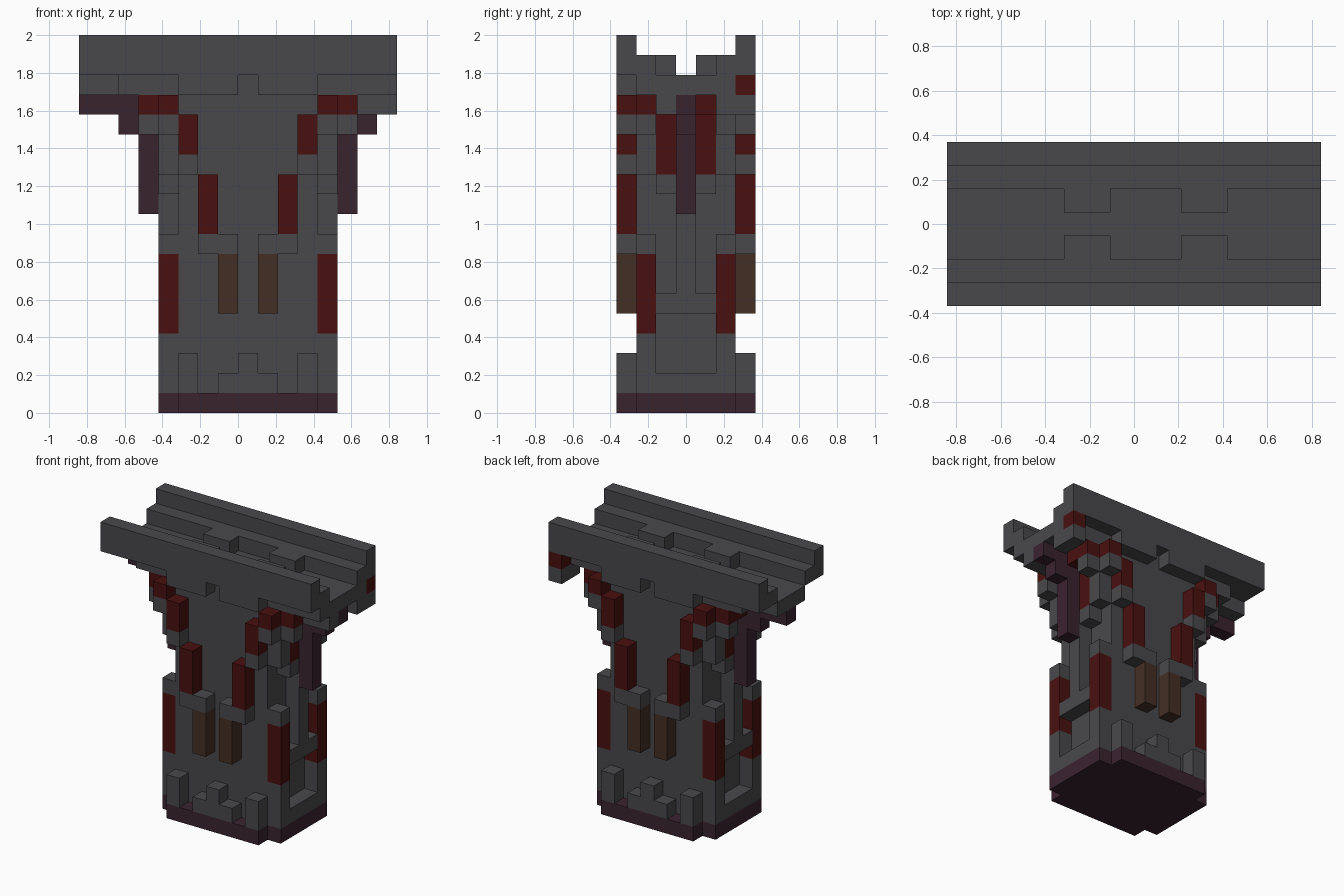
import bpy
import bmesh
from mathutils import Vector

U = 2 / 19          # one block
ORIGIN = Vector((-8 * U, -3.5 * U, 0))

if "Cube" in bpy.data.objects:
    bpy.data.objects.remove(bpy.data.objects["Cube"], do_unlink=True)


def material(name, rgb):
    mat = bpy.data.materials.new(name)
    mat.use_nodes = True
    mat.diffuse_color = (*rgb, 1)
    mat.node_tree.nodes["Principled BSDF"].inputs["Base Color"].default_value = (*rgb, 1)
    return mat


STONE = material("dark_grey_stone", (0.066, 0.066, 0.072))
RED = material("dark_red", (0.068, 0.005, 0.005))
PURPLE = material("dark_purple", (0.042, 0.017, 0.028))
BROWN = material("dark_brown", (0.056, 0.028, 0.018))


def mirrored(span, centre, on):
    """The span of block indices, plus its reflection when wanted."""
    other = (2 * centre - span[1], 2 * centre - span[0])
    return {span, other} if on else {span}


def blocks(name, mat, parts, mx=True, my=True):
    """Boxes given by inclusive block ranges (x, y, z), mirrored about the pillar axis."""
    bm = bmesh.new()
    for x, y, z in parts:
        x, y, z = [(s, s) if isinstance(s, int) else s for s in (x, y, z)]
        for xs in mirrored(x, 8, mx):
            for ys in mirrored(y, 3, my):
                lo = Vector((xs[0], ys[0], z[0]))
                hi = Vector((xs[1] + 1, ys[1] + 1, z[1] + 1))
                hi.x = min(hi.x, 16)
                cube = bmesh.ops.create_cube(bm, size=1)["verts"]
                for v in cube:
                    f = v.co + Vector((.5, .5, .5))
                    v.co = ORIGIN + U * Vector([a + t * (b - a) for a, b, t in zip(lo, hi, f)])
    mesh = bpy.data.meshes.new(name)
    bm.to_mesh(mesh)
    bm.free()
    mesh.materials.append(mat)
    obj = bpy.data.objects.new(name, mesh)
    bpy.context.collection.objects.link(obj)
    return obj


# Base and core
blocks("base_plinth", PURPLE, [((4, 12), (1, 5), 0), ((5, 11), 0, 0)])
blocks("core", STONE, [((5, 11), (1, 5), (1, 15))])
blocks("base_studs", STONE, [(5, 0, (1, 2)), ((7, 9), 0, 1), (8, 0, 2)])

# Corner posts and side panels
blocks("corner_posts", STONE, [(4, 1, (1, 3)), (4, 1, 8)])
blocks("corner_post_bands", RED, [(4, 1, (4, 7))])
blocks("side_frame", STONE, [(4, (2, 4), 1), (4, (2, 4), 5), (4, 3, (6, 15)), (4, 2, 11)])

# Front and back ornaments
blocks("hanging_pendants", BROWN, [(7, 0, (5, 7))])
blocks("pendant_caps", STONE, [((6, 7), 0, 8)])
blocks("face_ribs", RED, [(6, 0, (9, 11)), (5, 0, (13, 14)), (4, 0, 15)])
blocks("rib_feet", STONE, [(5, 0, 12), (4, 0, 14)])

# Side brackets under the beam
blocks("bracket_blocks", STONE, [(4, 1, (12, 15)), (3, 1, 14), (4, 2, 15)])
blocks("bracket_red", RED, [(4, 2, (12, 14)), (3, 1, 15), (3, 2, 15)])
blocks("side_brace", PURPLE, [(3, 3, (10, 15)), (2, 3, (14, 15)), ((0, 1), 3, 15)])
blocks("left_end_blocks", STONE, [((14, 15), 2, 15), (15, (5, 6), 15)], False, False)
blocks("left_end_red", RED, [(15, 6, 16)], False, False)

# Trough beam on top
blocks("beam_floor", STONE, [((0, 15), (2, 4), 16), ((2, 15), 1, 16)], False)
blocks("beam_skirt", STONE, [((5, 7), 0, 16)])
blocks("beam_steps", STONE, [((0, 15), 1, 17), ((5, 6), 2, 17)])
blocks("beam_rails", STONE, [((0, 15), 0, (17, 18))], False)
